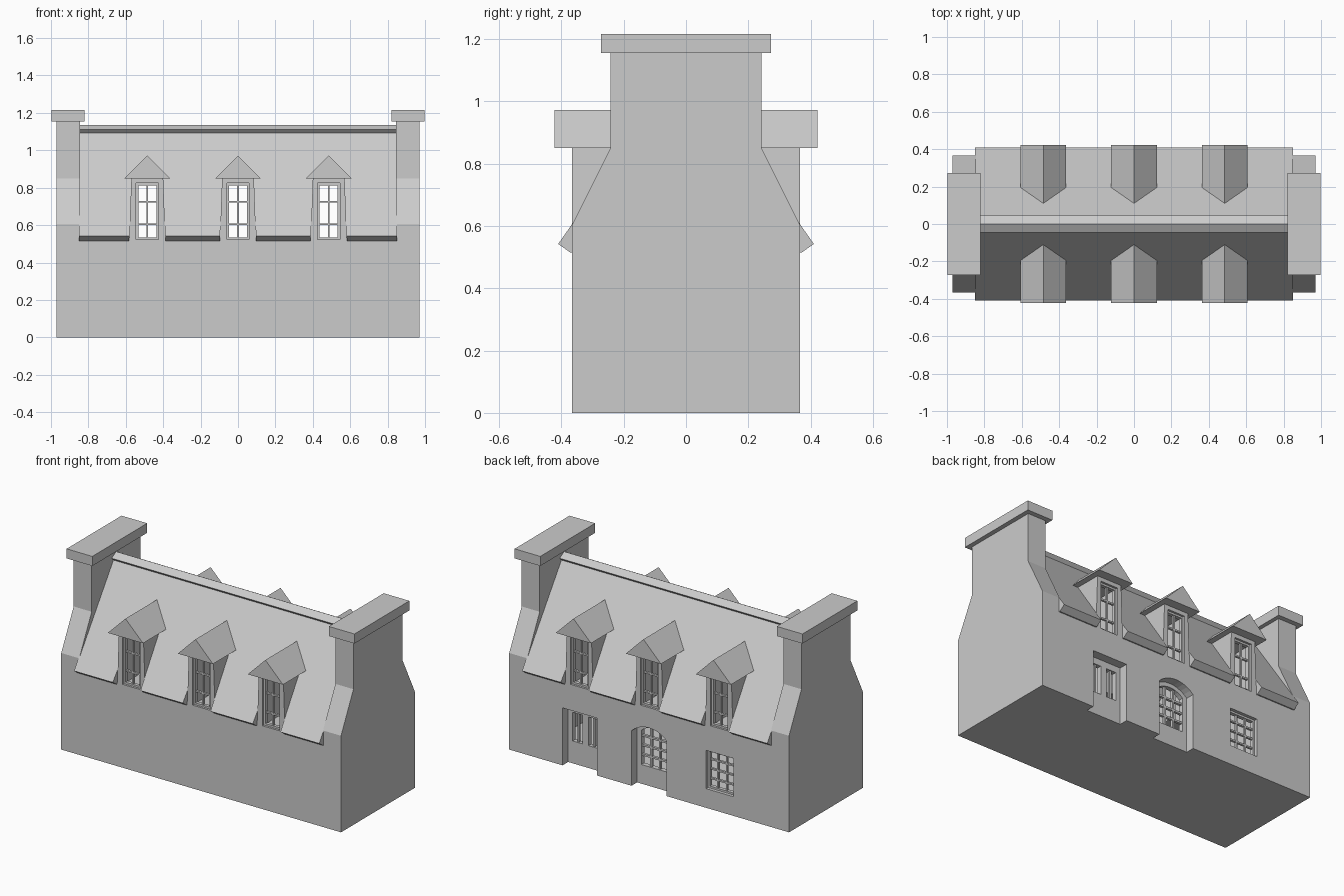
import bpy, bmesh, math

if "Cube" in bpy.data.objects:
    bpy.data.objects.remove(bpy.data.objects["Cube"])

mat = bpy.data.materials.new("light_stone_grey")
mat.diffuse_color = (0.6, 0.6, 0.6, 1)
mat.use_nodes = True
mat.node_tree.nodes["Principled BSDF"].inputs["Base Color"].default_value = mat.diffuse_color


def prisms(name, items):
    """Each item is (profile, axis, start, end); x profiles are (y,z), y profiles are (x,z)."""
    bm = bmesh.new()
    for prof, axis, a, b in items:
        def put(p, t):
            return bm.verts.new((t, p[0], p[1]) if axis == 'x' else (p[0], t, p[1]))
        lo = [put(p, a) for p in prof]
        hi = [put(p, b) for p in prof]
        n = len(prof)
        bm.faces.new(lo)
        bm.faces.new(hi[::-1])
        for i in range(n):
            j = (i + 1) % n
            bm.faces.new((lo[j], lo[i], hi[i], hi[j]))
    bmesh.ops.recalc_face_normals(bm, faces=bm.faces[:])
    me = bpy.data.meshes.new(name)
    bm.to_mesh(me)
    bm.free()
    me.materials.append(mat)
    ob = bpy.data.objects.new(name, me)
    bpy.context.collection.objects.link(ob)
    return ob


def rect(x0, x1, z0, z1):
    return [(x0, z0), (x1, z0), (x1, z1), (x0, z1)]


def cut(ob, items):
    """Subtract prisms from an object, then drop the cutter."""
    c = prisms("cutter", items)
    c.hide_render = True
    m = ob.modifiers.new("cut", 'BOOLEAN')
    m.operation, m.solver, m.object = 'DIFFERENCE', 'EXACT', c
    bpy.context.view_layer.objects.active = ob
    bpy.ops.object.modifier_apply(modifier=m.name)
    bpy.data.objects.remove(c)


def bars(name, x0, x1, z0, z1, y0, y1, xs, zs, frame=0.012, w=0.01):
    """Window frame with glazing bars at the given x and z positions."""
    it = [(rect(x0, x0 + frame, z0, z1), 'y', y0, y1),
          (rect(x1 - frame, x1, z0, z1), 'y', y0, y1),
          (rect(x0, x1, z0, z0 + frame), 'y', y0, y1),
          (rect(x0, x1, z1 - frame, z1), 'y', y0, y1)]
    e = (y1 - y0) * 0.2
    it += [(rect(x - w / 2, x + w / 2, z0, z1), 'y', y0 + e, y1 - e) for x in xs]
    it += [(rect(x0, x1, z - w / 2, z + w / 2), 'y', y0 + e, y1 - e) for z in zs]
    return prisms(name, it)


def arch(h, z0, spring, crown, n=10):
    """Segmental arch outline, half width h."""
    s = crown - spring
    r = (h * h + s * s) / (2 * s)
    a = math.asin(h / r)
    pts = [(-h, z0), (h, z0)]
    for i in range(n + 1):
        t = a - 2 * a * i / n
        pts.append((r * math.sin(t), crown - r + r * math.cos(t)))
    return pts


CENTRES = (-0.485, 0, 0.485)


def cheek(c):
    return [(c - 0.097, 0.515), (c + 0.097, 0.515), (c + 0.085, 0.85), (c - 0.085, 0.85)]


def opening(c):
    return rect(c - 0.06, c + 0.06, 0.522, 0.825)


# hollow house with steep roof and overhanging eaves
house = prisms("house_body_and_roof", [([
    (-0.365, 0), (0.365, 0), (0.365, 0.515), (0.372, 0.515), (0.41, 0.542), (0, 1.13),
    (-0.41, 0.542), (-0.372, 0.515), (-0.365, 0.515)], 'x', -0.85, 0.85)])
cut(house, [([(-0.31, 0.03), (0.31, 0.03), (0.31, 0.584), (0, 1.03), (-0.31, 0.584)],
             'x', -0.8, 0.8)])
cut(house, [(cheek(c), 'y', s * 0.5, s * 0.2) for c in CENTRES for s in (-1, 1)])
cut(house, [(opening(c), 'y', -0.6, 0.6) for c in CENTRES])
# rear doorways and rear window
cut(house, [(rect(0.36, 0.60, -0.1, 0.36), 'y', 0.305, 0.5),
            (arch(0.122, -0.1, 0.345, 0.395), 'y', 0.305, 0.5),
            (rect(-0.585, -0.395, 0.12, 0.36), 'y', 0.25, 0.5)])

# ridge cap
prisms("ridge_cap", [([(-0.025, 1.09), (0.025, 1.09), (0.045, 1.11), (0, 1.135),
                       (-0.045, 1.11)], 'x', -0.85, 0.85)])

# gable ends with chimneys and capstones
for s, side in ((-1, "left"), (1, "right")):
    prisms(side + "_gable_chimney", [([
        (-0.365, 0), (0.365, 0), (0.365, 0.605), (0.242, 0.85), (0.242, 1.16),
        (-0.242, 1.16), (-0.242, 0.85), (-0.365, 0.605)], 'x', s * 0.845, s * 0.97)])
    prisms(side + "_chimney_cap", [(rect(-0.272, 0.272, 1.155, 1.215), 'x',
                                    s * 0.82, s * 0.998)])

# dormers, front and back
for s, side in ((-1, "front"), (1, "back")):
    for i, c in enumerate(CENTRES):
        tag = f"{side}_dormer_{i + 1}"
        d = prisms(tag + "_walls", [(cheek(c), 'y', s * 0.365, s * 0.15)])
        cut(d, [(opening(c), 'y', s * 0.6, s * 0.05)])
        prisms(tag + "_roof", [([(c - 0.122, 0.85), (c + 0.122, 0.85), (c, 0.972)],
                                'y', s * 0.422, s * 0.09)])
        y = sorted((s * 0.33, s * 0.352))
        bars(tag + "_window", c - 0.06, c + 0.06, 0.522, 0.825, y[0], y[1],
             [c], [0.605, 0.725])

# rear ground floor window
bars("rear_window", -0.585, -0.395, 0.12, 0.36, 0.322, 0.345,
     [-0.49 - 0.03, -0.49 + 0.03], [0.18, 0.24, 0.30])

# arched rear door with glazed upper part
door = prisms("arched_door", [(arch(0.128, 0.0, 0.35, 0.402), 'y', 0.28, 0.31)])
cut(door, [(arch(0.092, 0.12, 0.335, 0.37), 'y', 0.2, 0.4)])
prisms("arched_door_bars",
       [(rect(x - 0.006, x + 0.006, 0.115, 0.365), 'y', 0.287, 0.303) for x in (-0.03, 0.03)] +
       [(rect(-0.095, 0.095, z - 0.006, z + 0.006), 'y', 0.287, 0.303)
        for z in (0.18, 0.24, 0.30)])

# square rear door with two narrow lights
door = prisms("square_door", [(rect(0.35, 0.61, 0.0, 0.37), 'y', 0.28, 0.31)])
cut(door, [(rect(x - 0.034, x + 0.034, 0.14, 0.32), 'y', 0.2, 0.4) for x in (0.425, 0.535)])
prisms("square_door_bars", [(rect(x - 0.006, x + 0.006, 0.135, 0.325), 'y', 0.287, 0.303)
                            for x in (0.425, 0.535)])
